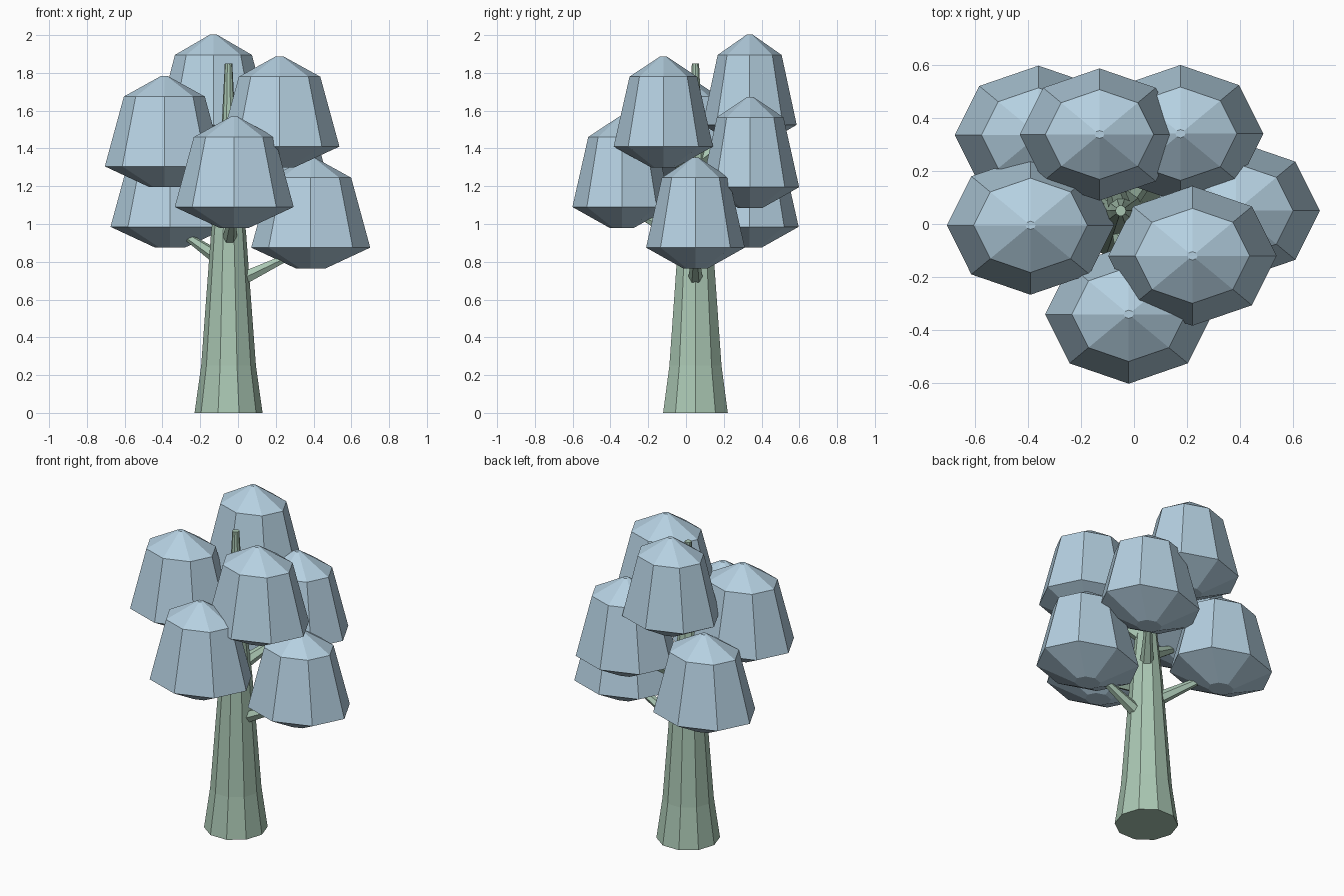
import bpy
import bmesh
from math import cos, sin, tau
from mathutils import Vector

cube = bpy.data.objects.get("Cube")
if cube:
    bpy.data.objects.remove(cube, do_unlink=True)


def make_material(name, colour):
    mat = bpy.data.materials.new(name)
    mat.use_nodes = True
    mat.diffuse_color = colour
    mat.node_tree.nodes["Principled BSDF"].inputs["Base Color"].default_value = colour
    return mat


BARK = make_material("pale green bark", (0.40, 0.57, 0.45, 1))
LEAF = make_material("pale blue foliage", (0.46, 0.63, 0.75, 1))


def loft(name, profile, sides, mat, location, squash=1.0, axis=None):
    """Faceted solid from (radius, height) rings, optionally turned along an axis."""
    bm = bmesh.new()
    rings = []
    for r, h in profile:
        rings.append([bm.verts.new((r * cos(tau * i / sides),
                                    r * squash * sin(tau * i / sides), h))
                      for i in range(sides)])
    for low, high in zip(rings, rings[1:]):
        for i in range(sides):
            j = (i + 1) % sides
            bm.faces.new((low[i], low[j], high[j], high[i]))
    bm.faces.new(rings[0][::-1])
    bm.faces.new(rings[-1])
    mesh = bpy.data.meshes.new(name)
    bm.to_mesh(mesh)
    bm.free()
    mesh.materials.append(mat)
    obj = bpy.data.objects.new(name, mesh)
    obj.location = location
    if axis is not None:
        obj.rotation_euler = axis.to_track_quat('Z', 'Y').to_euler()
    bpy.context.collection.objects.link(obj)
    return obj


# Tapered trunk with a flared foot
TRUNK = Vector((-0.05, 0.05, 0))
loft("trunk", [(0.18, 0), (0.145, 0.25), (0.093, 0.95), (0.04, 1.45), (0.02, 1.85)],
     10, BARK, TRUNK)

# Foliage clumps: centre x, centre y, underside height, widest radius
clumps = {
    "front": (-0.02, -0.34, 0.98, 0.315),
    "low_left": (0.385, 0.05, 0.765, 0.315),
    "front_left": (0.22, -0.12, 1.30, 0.317),
    "right": (-0.39, -0.005, 1.195, 0.315),
    "top_back": (-0.13, 0.337, 1.415, 0.30),
    "back_right": (-0.36, 0.335, 0.875, 0.315),
    "back_left": (0.175, 0.34, 1.085, 0.312),
}
for name, (x, y, z, r) in clumps.items():
    loft(name + "_foliage",
         [(0.25 * r, 0), (r, 0.11), (0.68 * r, 0.48), (0.06 * r, 0.588)],
         8, LEAF, (x, y, z), squash=0.83)

    # Branch reaching from the trunk to just inside the clump
    start = TRUNK + Vector((0, 0, z - 0.09))
    tip = TRUNK.lerp(Vector((x, y, 0)), 0.67)
    tip.z = z + 0.05
    span = tip - start
    loft(name + "_branch", [(0.045, 0), (0.022, span.length)], 6, BARK, start, axis=span)
